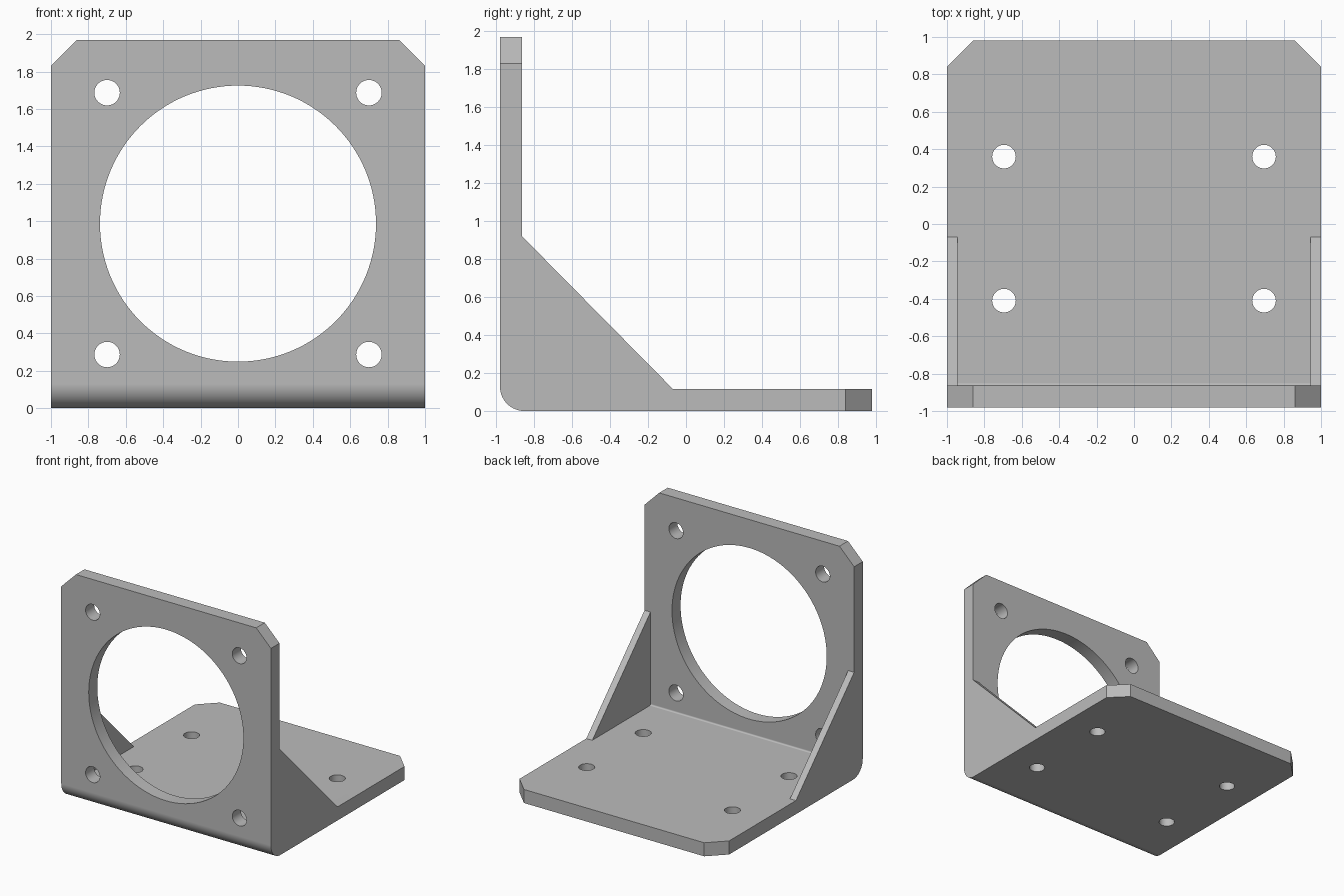
import bpy, bmesh, math
from mathutils import Matrix

cube = bpy.data.objects.get("Cube")
if cube:
    bpy.data.objects.remove(cube, do_unlink=True)

T = 0.117        # plate thickness
Y0, Y1 = -0.98, 0.98
H = 1.97         # wall height
IN = Y0 + T      # inner face of the wall

grey = bpy.data.materials.new("light grey")
grey.use_nodes = True
GREY = (0.5, 0.5, 0.5, 1)
grey.diffuse_color = GREY
grey.node_tree.nodes["Principled BSDF"].inputs["Base Color"].default_value = GREY


def make_object(name, bm):
    bmesh.ops.recalc_face_normals(bm, faces=bm.faces[:])
    mesh = bpy.data.meshes.new(name)
    bm.to_mesh(mesh)
    bm.free()
    mesh.materials.append(grey)
    obj = bpy.data.objects.new(name, mesh)
    bpy.context.collection.objects.link(obj)
    return obj


def extrude_profile(points, x0, x1):
    """Solid from a (y, z) outline running from x0 to x1."""
    bm = bmesh.new()
    face = bm.faces.new([bm.verts.new((x0, y, z)) for y, z in points])
    ext = bmesh.ops.extrude_face_region(bm, geom=[face])
    verts = [g for g in ext["geom"] if isinstance(g, bmesh.types.BMVert)]
    bmesh.ops.translate(bm, verts=verts, vec=(x1 - x0, 0, 0))
    return bm


def bevel_where(bm, test, size, segments):
    edges = [e for e in bm.edges if test(e.verts[0].co, e.verts[1].co)]
    bmesh.ops.bevel(bm, geom=edges, offset=size, offset_type='OFFSET',
                    segments=segments, profile=0.5, affect='EDGES')


def near(a, b):
    return abs(a - b) < 1e-4


def along_x_at(y, z):
    return lambda a, b: all(near(v.y, y) and near(v.z, z) for v in (a, b))


# L-shaped plate: rounded outer bend, small inner fillet, clipped corners
bm = extrude_profile([(Y0, 0), (Y1, 0), (Y1, T), (IN, T), (IN, H), (Y0, H)], -1, 1)
bevel_where(bm, lambda a, b: near(a.x, b.x) and (
    (near(a.z, H) and near(b.z, H)) or (near(a.y, Y1) and near(b.y, Y1))), 0.14, 1)
bevel_where(bm, along_x_at(Y0, 0), 0.13, 16)
bevel_where(bm, along_x_at(IN, T), 0.013, 4)
plate = make_object("bracket_plate", bm)

# Hole cutters: motor opening, wall bolts and base bolts
bm = bmesh.new()


def add_cutter(radius, sides, matrix):
    bmesh.ops.create_cone(bm, cap_ends=True, segments=sides, radius1=radius,
                          radius2=radius, depth=0.3, matrix=matrix)


to_y = Matrix.Rotation(math.radians(90), 4, 'X')
wall_y = Y0 + T / 2
add_cutter(0.738, 128, Matrix.Translation((0, wall_y, 0.987)) @ to_y)
for x in (-0.7, 0.7):
    for z in (0.287, 1.687):
        add_cutter(0.068, 48, Matrix.Translation((x, wall_y, z)) @ to_y)
    for y in (-0.41, 0.36):
        add_cutter(0.063, 48, Matrix.Translation((x * 0.993, y, T / 2)))
cutter = make_object("hole_cutter", bm)
cutter.hide_render = True

cut = plate.modifiers.new("holes", 'BOOLEAN')
cut.operation = 'DIFFERENCE'
cut.solver = 'EXACT'
cut.object = cutter
bpy.context.view_layer.objects.active = plate
bpy.ops.object.modifier_apply(modifier=cut.name)
bpy.data.objects.remove(cutter, do_unlink=True)

# Smooth bend, crisp flat faces
bpy.ops.object.select_all(action='DESELECT')
plate.select_set(True)
bpy.ops.object.shade_smooth_by_angle(angle=math.radians(30))
weighted = plate.modifiers.new("flat_faces", 'WEIGHTED_NORMAL')
weighted.keep_sharp = True

# Triangular side gussets
for name, x0, x1 in (("left_gusset", 0.943, 1), ("right_gusset", -1, -0.943)):
    make_object(name, extrude_profile([(IN, T), (-0.07, T), (IN, 0.92)], x0, x1))
